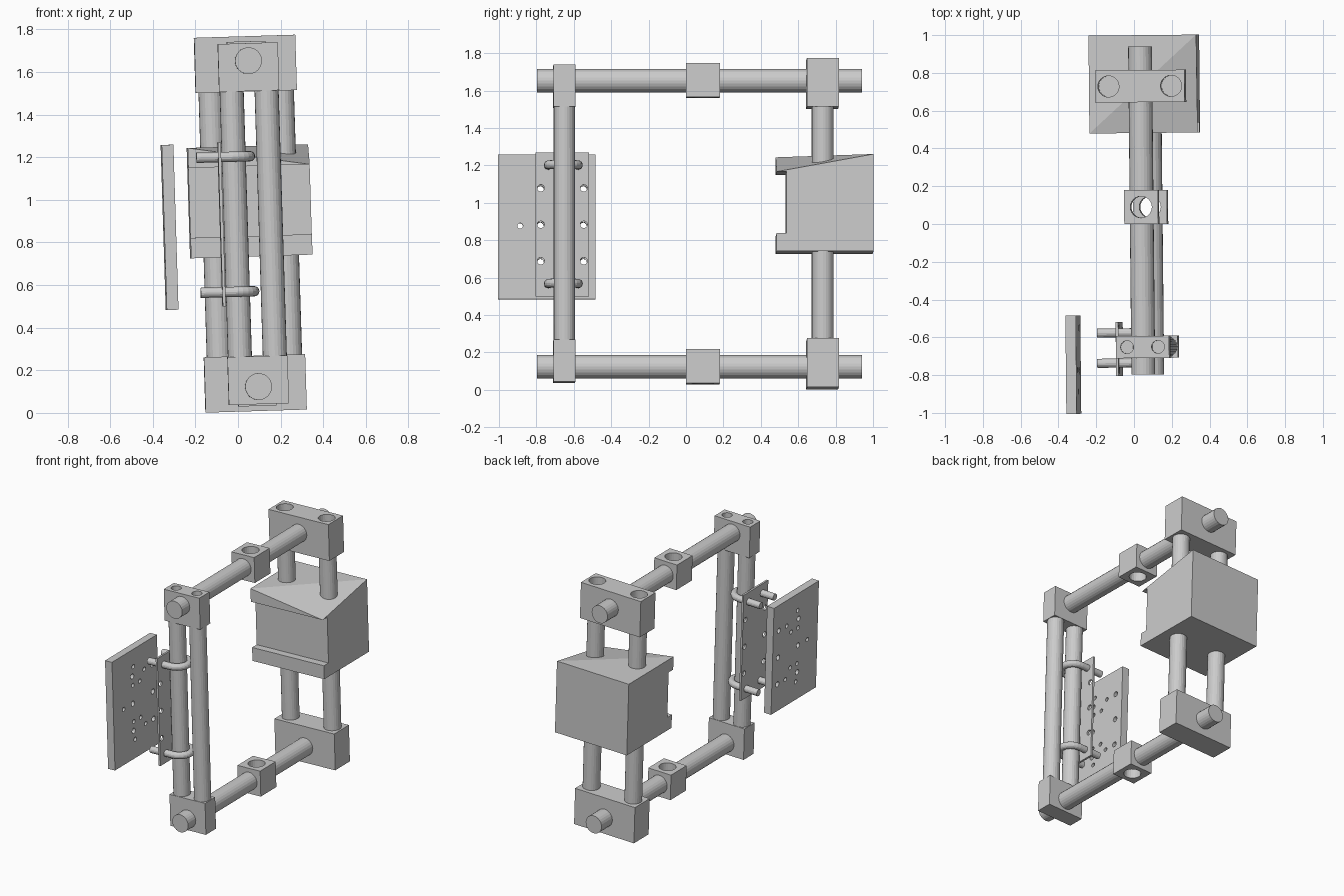
import bpy, bmesh, math
from mathutils import Matrix, Vector

if "Cube" in bpy.data.objects:
    bpy.data.objects.remove(bpy.data.objects["Cube"])

# The whole rig leans slightly; parts are built upright about its centre
LEAN = (Matrix.Translation((0.065, 0, 0.888)) @ Matrix.Rotation(0.01, 4, 'Z')
        @ Matrix.Rotation(-0.031, 4, 'Y'))


def finish(name, bm):
    bmesh.ops.recalc_face_normals(bm, faces=bm.faces)
    mesh = bpy.data.meshes.new(name)
    bm.to_mesh(mesh)
    bm.free()
    ob = bpy.data.objects.new(name, mesh)
    bpy.context.collection.objects.link(ob)
    ob.matrix_world = LEAN
    return ob


def block(name, centre, size):
    bm = bmesh.new()
    m = Matrix.Translation(centre) @ Matrix.Diagonal((*size, 1))
    bmesh.ops.create_cube(bm, size=1, matrix=m)
    return finish(name, bm)


def add_cylinder(bm, a, b, r, n=24):
    a, b = Vector(a), Vector(b)
    d = b - a
    m = Matrix.Translation((a + b) / 2) @ d.to_track_quat('Z', 'Y').to_matrix().to_4x4()
    bmesh.ops.create_cone(bm, cap_ends=True, segments=n, radius1=r, radius2=r,
                          depth=d.length, matrix=m)


def rod(name, a, b, r):
    bm = bmesh.new()
    add_cylinder(bm, a, b, r)
    return finish(name, bm)


def drill(ob, holes, n=24):
    # holes: (start, end, radius)
    bm = bmesh.new()
    for a, b, r in holes:
        add_cylinder(bm, a, b, r, n)
    cutter = finish(ob.name + "_cutter", bm)
    mod = ob.modifiers.new("holes", 'BOOLEAN')
    mod.operation = 'DIFFERENCE'
    mod.solver = 'EXACT'
    mod.object = cutter
    bpy.context.view_layer.update()
    dg = bpy.context.evaluated_depsgraph_get()
    mesh = bpy.data.meshes.new_from_object(ob.evaluated_get(dg))
    ob.modifiers.clear()
    ob.data = mesh
    bpy.data.objects.remove(cutter)


# Horizontal rails, sliding blocks and corner clamps, top and bottom
for side, s in (("lower", -1), ("upper", 1)):
    w = 0.765 * s
    rail = rod(side + "_rail", (0, -0.797, w), (0, 0.94, w), 0.063)
    slider = block(side + "_slider", (0, 0.09, w), (0.18, 0.18, 0.182))
    for ob in (rail, slider):
        drill(ob, [((0, 0.09, w - 0.2), (0, 0.09, w + 0.2), 0.057)])
    rear = block(side + "_rear_clamp", (0, 0.73, 0.75 * s), (0.475, 0.17, 0.26))
    front = block(side + "_front_clamp", (0, -0.651, 0.735 * s), (0.282, 0.117, 0.225))
    if s > 0:
        drill(rear, [((u, 0.73, 0.72), (u, 0.73, 1), 0.056) for u in (-0.166, 0.166)])
        drill(front, [((u, -0.651, 0.8), (u, -0.651, 1), 0.034) for u in (-0.082, 0.082)])

# Vertical posts
for side, s in (("left", -1), ("right", 1)):
    rod(side + "_rear_post", (0.166 * s, 0.73, -0.7), (0.166 * s, 0.73, 0.7), 0.058)
    rod(side + "_front_post", (0.082 * s, -0.651, -0.7), (0.082 * s, -0.651, 0.7), 0.0565)

# Rear housing: lipped profile across x, with one top corner folded down
profile = [(0.482, -0.154), (0.482, -0.058), (0.535, -0.058), (0.535, 0.27),
           (0.482, 0.27), (0.482, 0.364), (1.0, 0.364), (1.0, -0.154)]
bm = bmesh.new()
L = [bm.verts.new((-0.285, y, z)) for y, z in profile]
R = [bm.verts.new((0.285, y, z)) if i != 5 else None for i, (y, z) in enumerate(profile)]
R[5] = R[4]
bm.faces.new(L)
bm.faces.new([v for i, v in enumerate(R) if i != 5])
for i in range(8):
    j = (i + 1) % 8
    if i == 4:
        bm.faces.new((L[4], L[5], R[4]))
    elif i == 5:
        bm.faces.new((L[5], L[6], R[6]))
        bm.faces.new((L[5], R[6], R[5]))
    else:
        bm.faces.new((L[i], L[j], R[j], R[i]))
finish("rear_housing", bm)

# Front bracket plate and outer mounting plate with bolt holes
bracket = block("bracket_plate", (-0.149, -0.66, 0), (0.014, 0.285, 0.77))
mount = block("mounting_plate", (-0.394, -0.741, -0.005), (0.055, 0.52, 0.775))
shared = [(y, z) for y in (-0.775, -0.545) for z in (-0.195, 0, 0.195)]
extra = [(-0.883, 0)]
for s in (-1, 1):
    extra += [(-0.636, 0.195 * s), (-0.77, 0.13 * s), (-0.76, 0.26 * s), (-0.69, 0.13 * s)]


def through(u, pts, r):
    return [((u - 0.1, y, z), (u + 0.1, y, z), r) for y, z in pts]


drill(bracket, through(-0.149, shared, 0.019), 12)
drill(mount, through(-0.394, shared, 0.019) + through(-0.394, extra, 0.015), 12)

# U-bolts around the left front post
for side, w in (("lower", -0.317), ("upper", 0.317)):
    path = [(-0.257, -0.735)]
    for i in range(13):
        a = -math.pi / 2 + math.pi * i / 12
        path.append((-0.085 + 0.08 * math.cos(a), -0.655 + 0.08 * math.sin(a)))
    path.append((-0.257, -0.575))
    bm = bmesh.new()
    rings = []
    for i, (x, y) in enumerate(path):
        a = Vector(path[max(i - 1, 0)])
        b = Vector(path[min(i + 1, len(path) - 1)])
        t = (b - a).normalized()
        if i in (1, 13):
            t = Vector((1 if i == 1 else -1, 0))
        ring = []
        for k in range(16):
            c = 0.024 * math.cos(math.tau * k / 16)
            ring.append(bm.verts.new((x + t.y * c, y - t.x * c,
                                      w + 0.024 * math.sin(math.tau * k / 16))))
        rings.append(ring)
    for p, q in zip(rings, rings[1:]):
        for k in range(16):
            bm.faces.new((p[k], p[k - 1], q[k - 1], q[k]))
    bm.faces.new(rings[0])
    bm.faces.new(rings[-1])
    finish(side + "_u_bolt", bm)
